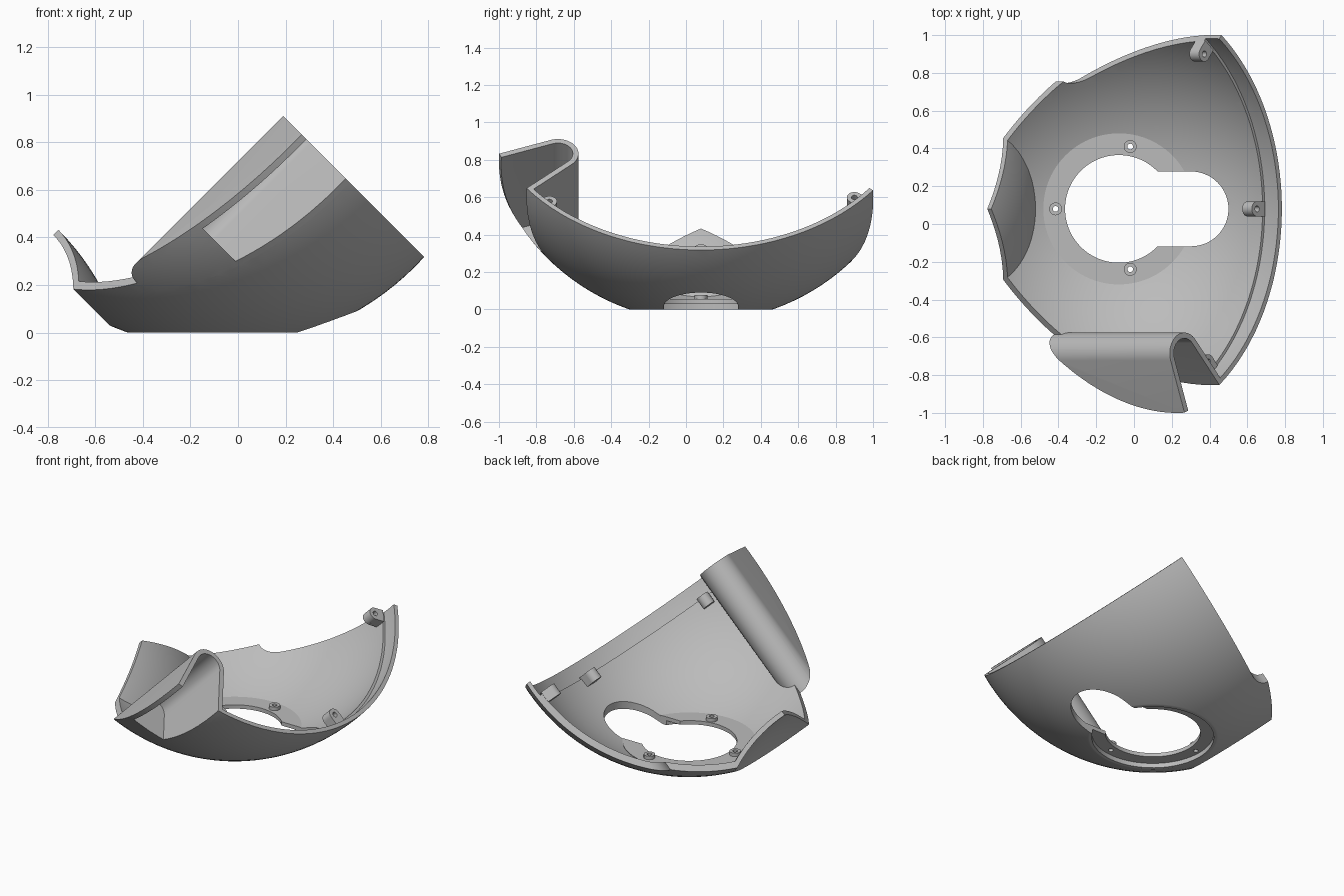
import bpy, bmesh, math
from mathutils import Vector, Matrix

cube = bpy.data.objects.get("Cube")
if cube:
    bpy.data.objects.remove(cube, do_unlink=True)

grey = bpy.data.materials.new("plain grey")
grey.use_nodes = True
GREY = (0.5, 0.5, 0.5, 1)
grey.diffuse_color = GREY
grey.node_tree.nodes["Principled BSDF"].inputs["Base Color"].default_value = GREY

# Tilted frame: local x = across, local y = down-right, local z = along the 45 degree axis
H = math.sqrt(0.5)
MID_Y = 0.08
TILT = Matrix(((0, H, H, 0), (1, 0, 0, MID_Y), (0, -H, H, 0), (0, 0, 0, 1)))
BALL = Vector((-0.08, MID_Y, 1.10))
R = 1.165
RIM, LEDGE, POCKET = 1.10 * H, 0.955 * H, 0.29 * H


def add(name, bm):
    bmesh.ops.recalc_face_normals(bm, faces=bm.faces)
    mesh = bpy.data.meshes.new(name)
    bm.to_mesh(mesh)
    bm.free()
    mesh.materials.append(grey)
    obj = bpy.data.objects.new(name, mesh)
    bpy.context.collection.objects.link(obj)
    return obj


def sphere(name, centre, radius):
    bm = bmesh.new()
    bmesh.ops.create_uvsphere(bm, u_segments=112, v_segments=64, radius=radius,
                              matrix=Matrix.Translation(centre))
    return add(name, bm)


def cylinder(name, x, y, z0, z1, r0, r1=None, frame=Matrix(), sides=32):
    bm = bmesh.new()
    bmesh.ops.create_cone(bm, cap_ends=True, segments=sides, radius1=r0, radius2=r1 or r0,
                          depth=z1 - z0,
                          matrix=frame @ Matrix.Translation((x, y, (z0 + z1) / 2)))
    return add(name, bm)


def prism(name, outline, z0, z1, frame=TILT):
    bm = bmesh.new()
    face = bm.faces.new([bm.verts.new(frame @ Vector((p[0], p[1], z0))) for p in outline])
    top = bmesh.ops.extrude_face_region(bm, geom=[face])["geom"]
    shift = frame.to_3x3() @ Vector((0, 0, z1 - z0))
    bmesh.ops.translate(bm, vec=shift, verts=[v for v in top if isinstance(v, bmesh.types.BMVert)])
    return add(name, bm)


def combine(obj, other, operation="DIFFERENCE", keep=False):
    mod = obj.modifiers.new("cut", "BOOLEAN")
    mod.operation, mod.solver, mod.object = operation, "EXACT", other
    bpy.context.view_layer.objects.active = obj
    bpy.ops.object.modifier_apply(modifier=mod.name)
    if not keep:
        bpy.data.objects.remove(other, do_unlink=True)


def box_outline(w):
    return [(-w, -w), (w, -w), (w, w), (-w, w)]


def channel(side, radius):
    """U outline: a round bend with two legs running outwards."""
    cx, cu = 0.765, -0.40
    a0, a1 = math.radians(132.5), math.radians(290.6)
    pts = [(cx + radius * math.cos(a0 + (a1 - a0) * i / 24),
            cu + radius * math.sin(a0 + (a1 - a0) * i / 24)) for i in range(25)]
    low, high = a0 - math.pi / 2, a1 + math.pi / 2
    pts.insert(0, (pts[0][0] + math.cos(low), pts[0][1] + math.sin(low)))
    pts.append((pts[-1][0] + math.cos(high), pts[-1][1] + math.sin(high)))
    return [(side * x, u) for x, u in pts]


def dished_ball(name, radius, dish_radius):
    ball = sphere(name, BALL, radius)
    dish_centre = BALL - Vector((H, 0, H)) * 1.95
    combine(ball, sphere("dish_cutter", dish_centre, dish_radius))
    return ball


# Outer solid: ball with a concave end, a flat base and a slanted rim
outer = dished_ball("shell", R, 0.97)
combine(outer, prism("base_cutter", box_outline(3), -2, 0, Matrix()))
combine(outer, prism("rim_cutter", box_outline(4), RIM, 4))

# Hook: U-shaped wall trimmed to the ball, with an open pocket
hook = prism("hook_channel", channel(-1, 0.11), -2, 2)
combine(hook, outer, "INTERSECT", keep=True)
combine(hook, prism("pocket_cutter", channel(-1, 0.08), POCKET, 3))

# Hollow the shell, thinner beside the rim
combine(outer, dished_ball("hollow_cutter", R - 0.042, 0.97 + 0.03))
rabbet = sphere("rabbet_cutter", BALL, R - 0.026)
combine(rabbet, prism("rabbet_limit", box_outline(4), -4, LEDGE))
combine(outer, rabbet)

# Open the top with two sloping cuts and the side channels
roof = [(0, -0.84), (1.5, 0.045), (1.5, -3), (-1.5, -3), (-1.5, 0.045)]
combine(outer, prism("roof_cutter", roof, -4, 4))
combine(outer, prism("left_channel_cutter", channel(1, 0.10), -4, 4))
combine(outer, prism("right_channel_cutter", channel(-1, 0.11), -4, 4))

# Base plate with a recess below
combine(outer, cylinder("base_plate", -0.08, MID_Y, 0, 0.055, 0.382, 0.4, sides=96), "UNION")
combine(outer, cylinder("recess_cutter", -0.08, MID_Y, -0.1, 0.03, 0.365, sides=96))

# Keyhole opening
combine(outer, cylinder("round_hole_cutter", -0.08, MID_Y, -0.5, 0.4, 0.285, sides=96))
slot = [(-0.08, -0.198)]
for i in range(33):
    a = math.pi * (i / 32 - 0.5)
    slot.append((0.302 + 0.198 * math.cos(a), 0.198 * math.sin(a)))
slot.append((-0.08, 0.198))
combine(outer, prism("slot_cutter", slot, -0.5, 0.4, Matrix.Translation((0, MID_Y, 0))))

parts = [outer, hook]

# Screw posts on the base plate
for name, x, y in (("back", -0.02, 0.41), ("front", -0.02, -0.24), ("side", -0.415, MID_Y)):
    post = cylinder(name + "_base_post", x, y, 0.04, 0.078, 0.034)
    combine(post, cylinder("bore", x, y, 0, 0.2, 0.015))
    combine(outer, cylinder("bore", x, y, 0, 0.2, 0.015))
    parts.append(post)

# Screw lugs beside the rim ledge, each joined to the wall by a small block
for name, x, u in (("back", 0.82, -0.16), ("middle", 0, 0.235), ("front", -0.81, -0.13)):
    lug = cylinder(name + "_rim_lug", x, u, LEDGE - 0.06, LEDGE + 0.012, 0.04, frame=TILT)
    out = Vector((x, u + 0.834)).normalized()
    side = Vector((-out.y, out.x)) * 0.04
    c = Vector((x, u))
    reach = out * 0.06
    block = [c - side, c + side, c + side + reach, c - side + reach]
    combine(lug, prism("lug_block", block, LEDGE - 0.06, LEDGE + 0.012), "UNION")
    combine(lug, cylinder("bore", x, u, LEDGE - 0.03, LEDGE + 0.2, 0.016, frame=TILT))
    parts.append(lug)

# Smooth curves, crisp edges
for obj in parts:
    bpy.ops.object.select_all(action="DESELECT")
    obj.select_set(True)
    bpy.context.view_layer.objects.active = obj
    bpy.ops.object.shade_smooth_by_angle(angle=math.radians(25))
